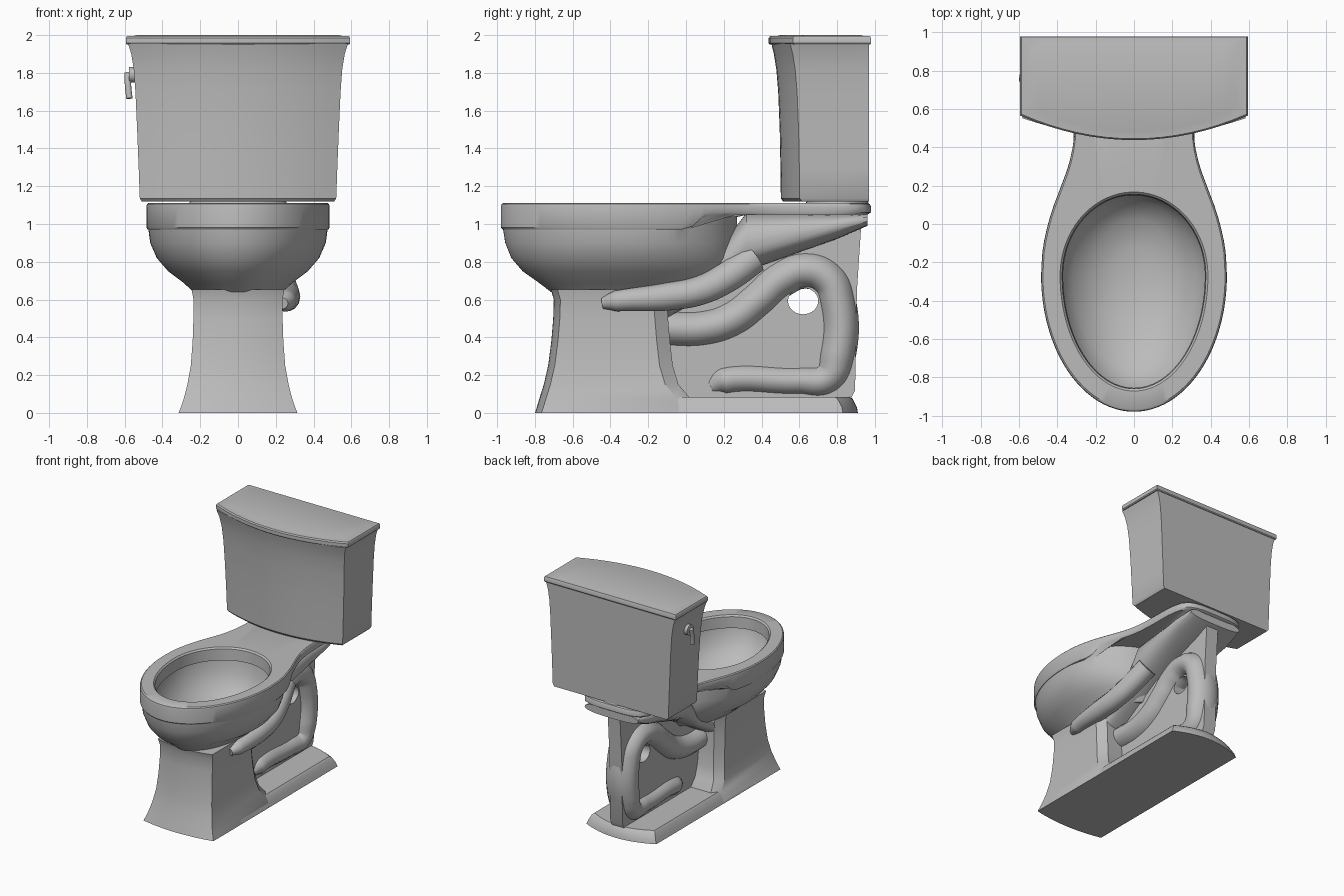
import bpy, bmesh, math
from mathutils import Vector

if "Cube" in bpy.data.objects:
    bpy.data.objects.remove(bpy.data.objects["Cube"])

GREY = (0.5, 0.5, 0.5, 1)
mat = bpy.data.materials.new("grey_porcelain")
mat.use_nodes = True
mat.diffuse_color = GREY
bsdf = mat.node_tree.nodes["Principled BSDF"]
bsdf.inputs["Base Color"].default_value = GREY
parts = []


def add(name, data):
    obj = bpy.data.objects.new(name, data)
    data.materials.append(mat)
    bpy.context.scene.collection.objects.link(obj)
    parts.append(obj)
    return obj


def loft(name, rings):
    """Skin a stack of equal-length rings and cap both ends."""
    bm = bmesh.new()
    loops = [[bm.verts.new(p) for p in ring] for ring in rings]
    for low, high in zip(loops, loops[1:]):
        for i in range(len(low)):
            j = (i + 1) % len(low)
            bm.faces.new((low[i], low[j], high[j], high[i]))
    bm.faces.new(loops[0][::-1])
    bm.faces.new(loops[-1])
    bmesh.ops.recalc_face_normals(bm, faces=bm.faces)
    mesh = bpy.data.meshes.new(name)
    bm.to_mesh(mesh)
    bm.free()
    return add(name, mesh)


def tube(name, path, radius, radii=None, smooth=True):
    curve = bpy.data.curves.new(name, 'CURVE')
    curve.dimensions = '3D'
    curve.bevel_depth = radius
    curve.bevel_resolution = 5
    curve.use_fill_caps = True
    spline = curve.splines.new('BEZIER')
    spline.bezier_points.add(len(path) - 1)
    for i, (bp, co) in enumerate(zip(spline.bezier_points, path)):
        bp.co = co
        bp.handle_left_type = bp.handle_right_type = 'AUTO' if smooth else 'VECTOR'
        bp.radius = radii[i] if radii else 1
    return add(name, curve)


def catmull(points, count):
    """Evenly spaced samples of a smooth curve through the points."""
    pts = [Vector(p) for p in points]
    pts = [2 * pts[0] - pts[1]] + pts + [2 * pts[-1] - pts[-2]]
    fine = []
    for a, b, c, d in zip(pts, pts[1:], pts[2:], pts[3:]):
        for k in range(12):
            t = k / 12
            fine.append((2*b + (c-a)*t + (2*a-5*b+4*c-d)*t*t + (3*b-a-3*c+d)*t**3) / 2)
    fine.append(pts[-2])
    dist = [0]
    for a, b in zip(fine, fine[1:]):
        dist.append(dist[-1] + (b - a).length)
    out, k = [], 0
    for i in range(count + 1):
        goal = dist[-1] * i / count
        while k < len(fine) - 2 and dist[k + 1] < goal:
            k += 1
        out.append(fine[k].lerp(fine[k + 1], (goal - dist[k]) / (dist[k + 1] - dist[k])))
    return out


# Bowl: egg-shaped rings around a widest line, the rim running back into the deck
MID, SEG = -0.27, 24


def arc(width, reach, flip):
    steps = [math.pi / 2 * i / SEG for i in range(SEG + 1)]
    if flip:
        return [(width * math.sin(t), MID + (reach - MID) * math.cos(t)) for t in steps]
    return [(width * math.cos(t), MID + (reach - MID) * math.sin(t)) for t in steps]


def closed(half, height):
    z = height if callable(height) else lambda y: height
    return ([(x, y, z(y)) for x, y in half] + [(-x, y, z(y)) for x, y in half[-2:0:-1]])


def egg(z, width, front, back):
    return closed(arc(width, front, True) + arc(width, back, False)[1:], z)


deck_side = catmull([(.485, MID), (.475, -.12), (.435, .05), (.38, .2), (.338, .32), (.313, .45),
                     (.305, .6), (.3, .8), (.265, .93), (.16, .975), (0, .98)], SEG)
deck_half = arc(.485, -.98, True) + [tuple(p) for p in deck_side[1:]]


def deck(scale, z):
    return closed([(x * scale, MID + (y - MID) * scale) for x, y in deck_half], z)


def lip(y):
    t = min(max(y / .12, 0), 1)
    return .97 + .08 * t * t * (3 - 2 * t)


loft("bowl", [
    egg(.64, .235, -.715, .18), egg(.69, .29, -.78, .22), egg(.75, .37, -.865, .25),
    egg(.82, .43, -.925, .27), egg(.9, .465, -.957, .27), egg(lip, .474, -.968, .27),
    deck(.985, lip), deck(1, lambda y: lip(y) + .012), deck(1, 1.09), deck(.995, 1.105),
    deck(.98, 1.112),
    egg(1.112, .386, -.872, .167), egg(1.1, .375, -.86, .155), egg(1.01, .37, -.855, .15),
    egg(1.0, .4, -.885, .18), egg(.9, .385, -.86, .165), egg(.8, .32, -.76, .12),
    egg(.72, .22, -.58, .03), egg(.675, .1, -.38, -.12)])


# Rear support under the deck
def oval(y, bottom, top, width, n=28):
    pts = []
    for i in range(n):
        c, s = math.cos(math.tau * i / n), math.sin(math.tau * i / n)
        pts.append((math.copysign(abs(c) ** .75, c) * width, y,
                    (top + bottom) / 2 + math.copysign(abs(s) ** .75, s) * (top - bottom) / 2))
    return pts


loft("deck_support", [oval(*s) for s in [
    (-.1, .5, .62, .19), (.1, .62, .74, .2), (.2, .68, .9, .22), (.32, .75, 1.06, .24),
    (.6, .85, 1.06, .25), (.8, .92, 1.06, .26), (.96, .99, 1.06, .24)]])

# Side channel on the left only
tube("side_channel", [(.235, -.44, .58), (.25, -.37, .592), (.255, -.1, .615), (.24, .08, .65),
                      (.21, .22, .72), (.17, .36, .82)], .075, [.4, .75, 1, 1.05, 1.1, 1.1])


# Plan outlines with bowed front and back
def plan(z, width, front, front_side, back, back_side, back_width=None, n=16):
    ring = []
    for i in range(n + 1):
        u = 2 * i / n - 1
        ring.append((u * width, front_side + (front - front_side) * (1 - u * u), z))
    bw = back_width or width
    if back_width:
        ring.append((width, back_side - .07, z))
    for i in range(n + 1):
        u = 1 - 2 * i / n
        ring.append((u * bw, back_side + (back - back_side) * (1 - u * u), z))
    if back_width:
        ring.append((-width, back_side - .07, z))
    return ring


# Flared front pedestal and foot plate
loft("pedestal", [plan(z, w, f, f + .035, b, b, w - .05) for z, w, f, b in [
    (0, .315, -.8, .03), (.03, .303, -.79, .03), (.08, .286, -.775, .02), (.15, .268, -.753, -.04),
    (.25, .25, -.73, -.07), (.38, .24, -.713, -.085), (.5, .236, -.703, -.095),
    (.6, .236, -.7, -.1), (.652, .245, -.715, -.1)]])
loft("foot_plate", [plan(z, w, -.4, -.4, b, b - .08) for z, w, b in [
    (0, .315, .91), (.03, .303, .905), (.07, .285, .885), (.085, .27, .87)]])

# Trapway tube, wider across than it is thick
trap = tube("trapway", [(0, y, z) for y, z in [
    (-.15, .45), (.1, .45), (.25, .5), (.38, .6), (.5, .705), (.63, .755), (.75, .71), (.8, .6),
    (.8, .3), (.75, .185), (.6, .17), (.2, .17), (.13, .14)]], .1,
    [1, 1, 1, 1, 1, 1, 1, 1, 1, .9, .8, .8, .5])
trap.scale.x = 1.3

# Centre web with a round opening
web = bpy.data.curves.new("centre_web", 'CURVE')
web.dimensions = '2D'
web.fill_mode = 'BOTH'
web.extrude = .055
outline = [(-.12, .05), (.86, .05), (.895, .12), (.905, .65), (.93, 1.03), (.32, 1.03),
           (.2, .72), (0, .62), (-.12, .58)]
opening = [(.62 + .08 * math.cos(math.tau * i / 28), .592 + .07 * math.sin(math.tau * i / 28))
           for i in range(28)]
for loop in (outline, opening):
    spline = web.splines.new('POLY')
    spline.points.add(len(loop) - 1)
    for point, (y, z) in zip(spline.points, loop):
        point.co = (y, z, 0, 1)
    spline.use_cyclic_u = True
add("centre_web", web).rotation_euler = (math.pi / 2, 0, math.pi / 2)

# Tank, lid and the seal beneath
loft("tank", [plan(z, w, f, f + .1, .97, .97) for z, w, f in [
    (1.118, .508, .515), (1.135, .52, .502), (1.3, .526, .5), (1.5, .534, .496),
    (1.7, .543, .488), (1.82, .552, .478), (1.9, .565, .465), (1.955, .582, .452)]])
loft("tank_lid", [plan(z, w, f, f + .128, b, b) for z, w, f, b in [
    (1.95, .588, .444, .975), (1.957, .594, .438, .98), (1.985, .594, .438, .98),
    (1.994, .588, .445, .975), (1.996, .55, .485, .94), (2.0, .535, .5, .925)]])
loft("tank_seal", [[(w * math.cos(math.tau * i / 32), .8 + d * math.sin(math.tau * i / 32), z)
                    for i in range(32)]
                   for z, w, d in [(1.06, .24, .15), (1.09, .27, .175), (1.125, .25, .16)]])

# Flush lever on the right side of the tank
tube("lever_boss", [(-.53, .77, 1.79), (-.578, .77, 1.79)], .042, smooth=False)
tube("lever_handle", [(-.584, .77, 1.8), (-.582, .75, 1.73), (-.575, .74, 1.665)], .017)

# Turn curves into meshes and shade with crisp edges
bpy.ops.object.select_all(action='DESELECT')
for obj in parts:
    obj.select_set(True)
bpy.context.view_layer.objects.active = trap
bpy.ops.object.convert(target='MESH')
bpy.ops.object.shade_smooth_by_angle(angle=math.radians(35))
